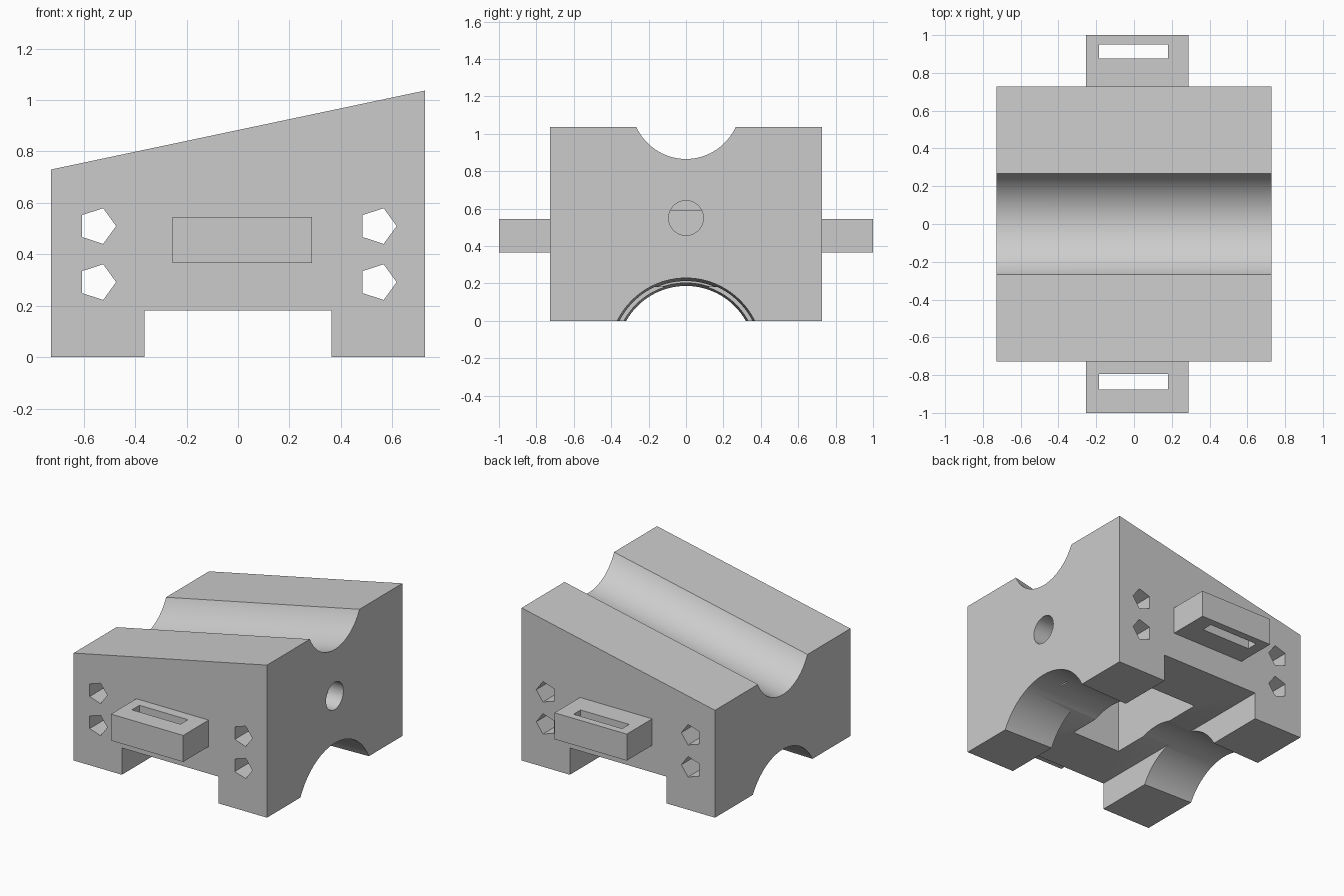
import bpy, bmesh, math
from mathutils import Matrix, Vector

if "Cube" in bpy.data.objects:
    bpy.data.objects.remove(bpy.data.objects["Cube"])

grey = bpy.data.materials.new("light_grey")
grey.diffuse_color = (0.6, 0.6, 0.6, 1)
grey.use_nodes = True
grey.node_tree.nodes["Principled BSDF"].inputs["Base Color"].default_value = grey.diffuse_color


def add_object(name, bm):
    bmesh.ops.recalc_face_normals(bm, faces=bm.faces[:])
    mesh = bpy.data.meshes.new(name)
    bm.to_mesh(mesh)
    bm.free()
    mesh.materials.append(grey)
    ob = bpy.data.objects.new(name, mesh)
    bpy.context.collection.objects.link(ob)
    return ob


def box(name, x0, x1, y0, y1, z0, z1):
    bm = bmesh.new()
    bmesh.ops.create_cube(bm, size=1)
    for v in bm.verts:
        v.co = ((x0 + x1) / 2 + v.co.x * (x1 - x0),
                (y0 + y1) / 2 + v.co.y * (y1 - y0),
                (z0 + z1) / 2 + v.co.z * (z1 - z0))
    return add_object(name, bm)


def rod(name, start, end, r0, r1, sides, ref):
    """Prism or cone between two points; ref is the direction of the first corner."""
    a, b = Vector(start), Vector(end)
    d = (b - a).normalized()
    u = Vector(ref)
    u = (u - d * u.dot(d)).normalized()
    w = d.cross(u)
    bm = bmesh.new()
    rings = []
    for c, r in ((a, r0), (b, r1)):
        rings.append([bm.verts.new(c + r * (math.cos(t) * u + math.sin(t) * w))
                      for t in (2 * math.pi * i / sides for i in range(sides))])
    for i in range(sides):
        j = (i + 1) % sides
        bm.faces.new((rings[0][i], rings[0][j], rings[1][j], rings[1][i]))
    bm.faces.new(rings[0])
    bm.faces.new(rings[1])
    return add_object(name, bm)


def cut(target, cutter):
    cutter.hide_render = True
    mod = target.modifiers.new("cut", 'BOOLEAN')
    mod.operation, mod.solver, mod.object = 'DIFFERENCE', 'EXACT', cutter
    bpy.context.view_layer.objects.active = target
    bpy.ops.object.modifier_apply(modifier=mod.name)
    bpy.data.objects.remove(cutter, do_unlink=True)


# Wedge-topped body
H = 0.727
LOW, HIGH = 0.73, 1.037
slope = (HIGH - LOW) / (2 * H)
body = box("body", -H, H, -H, H, 0, 1)
for v in body.data.vertices:
    if v.co.z > 0.5:
        v.co.z = HIGH if v.co.x > 0 else LOW

# Round groove along the sloping top
mid = (LOW + HIGH) / 2 + 0.13
cut(body, rod("groove_cutter", (-1, 0, mid - slope), (1, 0, mid + slope), 0.295, 0.295, 96, (0, 0, 1)))

# Slot between the legs, and the pocket above it
cut(body, box("slot_cutter", -0.364, 0.364, -1, 1, -0.2, 0.182))
cut(body, box("pocket_cutter", -0.18, 0.18, -0.364, 0.364, 0.1, 0.59))

# Tapered arch through the legs
cut(body, rod("arch_cutter", (-1, 0, -0.18), (1, 0, -0.18), 0.359, 0.417, 96, (0, 0, 1)))

# Round hole from the tall end into the pocket
cut(body, rod("round_hole_cutter", (0, 0, 0.55), (1, 0, 0.55), 0.093, 0.093, 48, (0, 0, 1)))

# Five-sided holes running front to back
for x in (-0.547, 0.544):
    for z in (0.292, 0.51):
        cut(body, rod("pin_hole_cutter", (x, -1, z), (x, 1, z), 0.073, 0.073, 5, (1, 0, 0.0)))

# Slotted tabs on front and back
tabs = []
for name, y0, y1, s0, s1 in (("front_tab", -1, -H, -0.875, -0.795),
                             ("back_tab", H, 1, 0.875, 0.95)):
    tab = box(name, -0.255, 0.288, y0, y1, 0.366, 0.546)
    cut(tab, box("tab_slot_cutter", -0.185, 0.18, s0, s1, 0.2, 0.7))
    tabs.append(tab)

# Smooth curved cuts, keep edges sharp
bpy.ops.object.select_all(action='DESELECT')
body.select_set(True)
bpy.context.view_layer.objects.active = body
bpy.ops.object.shade_smooth_by_angle(angle=math.radians(25))
